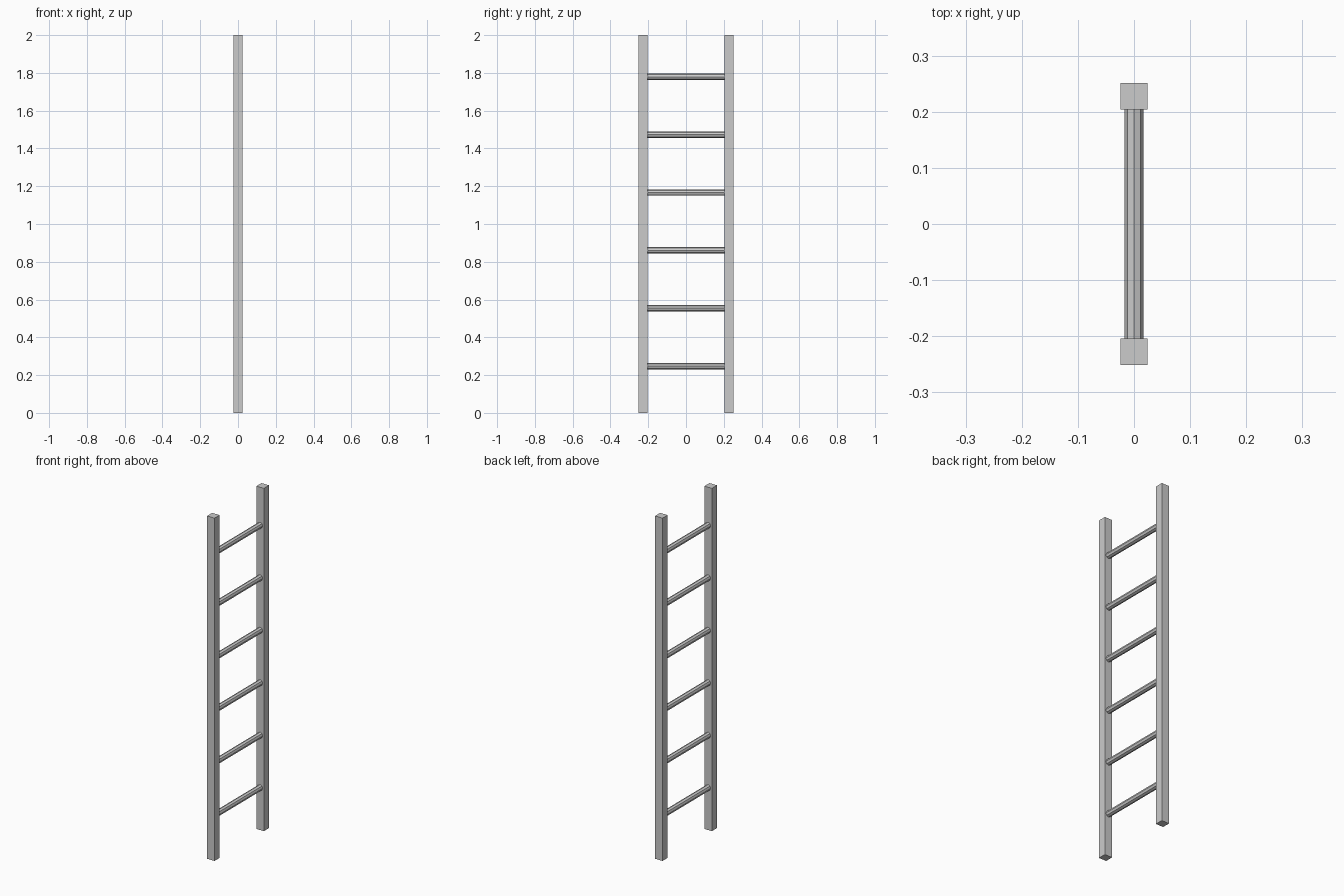
import bpy, math

if "Cube" in bpy.data.objects:
    bpy.data.objects.remove(bpy.data.objects["Cube"])

RAIL_X, RAIL_Y, HEIGHT = 0.048, 0.047, 2.0
HALF_WIDTH = 0.251
RUNG_R = 0.017
INNER = HALF_WIDTH - RAIL_Y


def rail(name, side):
    y = side * (HALF_WIDTH - RAIL_Y / 2)
    bpy.ops.mesh.primitive_cube_add(size=1, location=(0, y, HEIGHT / 2))
    ob = bpy.context.object
    ob.name = name
    ob.scale = (RAIL_X, RAIL_Y, HEIGHT)
    bpy.ops.object.transform_apply(location=False, rotation=False, scale=True)


def rung(index):
    # eight-sided bar spanning between the rails
    z = 0.248 + index * 0.3062
    bpy.ops.mesh.primitive_cylinder_add(
        vertices=8, radius=RUNG_R, depth=2 * INNER + 0.002,
        location=(0, 0, z), rotation=(math.pi / 2, 0, 0))
    bpy.context.object.name = f"rung_{index + 1}"


# Side rails
rail("front_rail", -1)
rail("back_rail", 1)

# Rungs
for i in range(6):
    rung(i)
